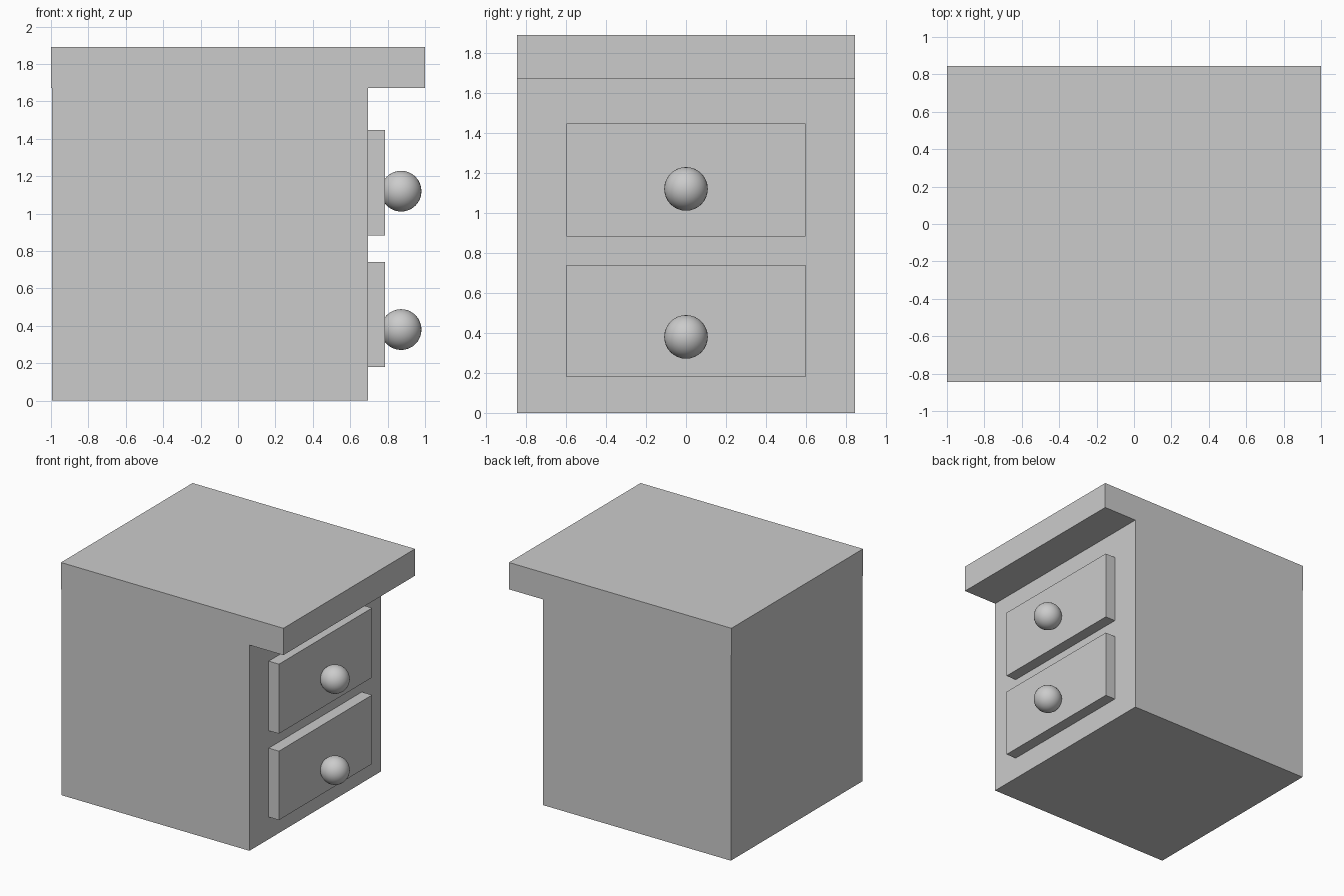
import bpy, bmesh

if "Cube" in bpy.data.objects:
    bpy.data.objects.remove(bpy.data.objects["Cube"])

HALF_DEPTH = 0.845


def extrude_profile(name, points, half_depth):
    """Extrude an (x, z) outline along y, centred on y = 0."""
    bm = bmesh.new()
    face = bm.faces.new([bm.verts.new((x, -half_depth, z)) for x, z in points])
    side = bmesh.ops.extrude_face_region(bm, geom=[face])["geom"]
    verts = [v for v in side if isinstance(v, bmesh.types.BMVert)]
    bmesh.ops.translate(bm, verts=verts, vec=(0, 2 * half_depth, 0))
    bmesh.ops.recalc_face_normals(bm, faces=bm.faces)
    mesh = bpy.data.meshes.new(name)
    bm.to_mesh(mesh)
    bm.free()
    obj = bpy.data.objects.new(name, mesh)
    bpy.context.collection.objects.link(obj)
    return obj


def knob(name, x, z, radius):
    bpy.ops.mesh.primitive_uv_sphere_add(segments=32, ring_count=16,
                                         radius=radius, location=(x, 0, z))
    bpy.context.object.name = name
    bpy.ops.object.shade_smooth()


# Cabinet body with its overhanging top, one continuous side outline
extrude_profile("cabinet", [
    (-0.995, 0), (0.695, 0), (0.695, 1.672), (1, 1.672),
    (1, 1.89), (-1, 1.89), (-1, 1.672), (-0.995, 1.672)], HALF_DEPTH)

# Two drawer fronts on the +x side, each with a round knob
for label, low, high, knob_z in (("lower", 0.18, 0.74, 0.38),
                                 ("upper", 0.882, 1.447, 1.12)):
    extrude_profile(f"{label}_drawer_front", [
        (0.695, low), (0.787, low), (0.787, high), (0.695, high)], 0.598)
    knob(f"{label}_knob", 0.872, knob_z, 0.109)
